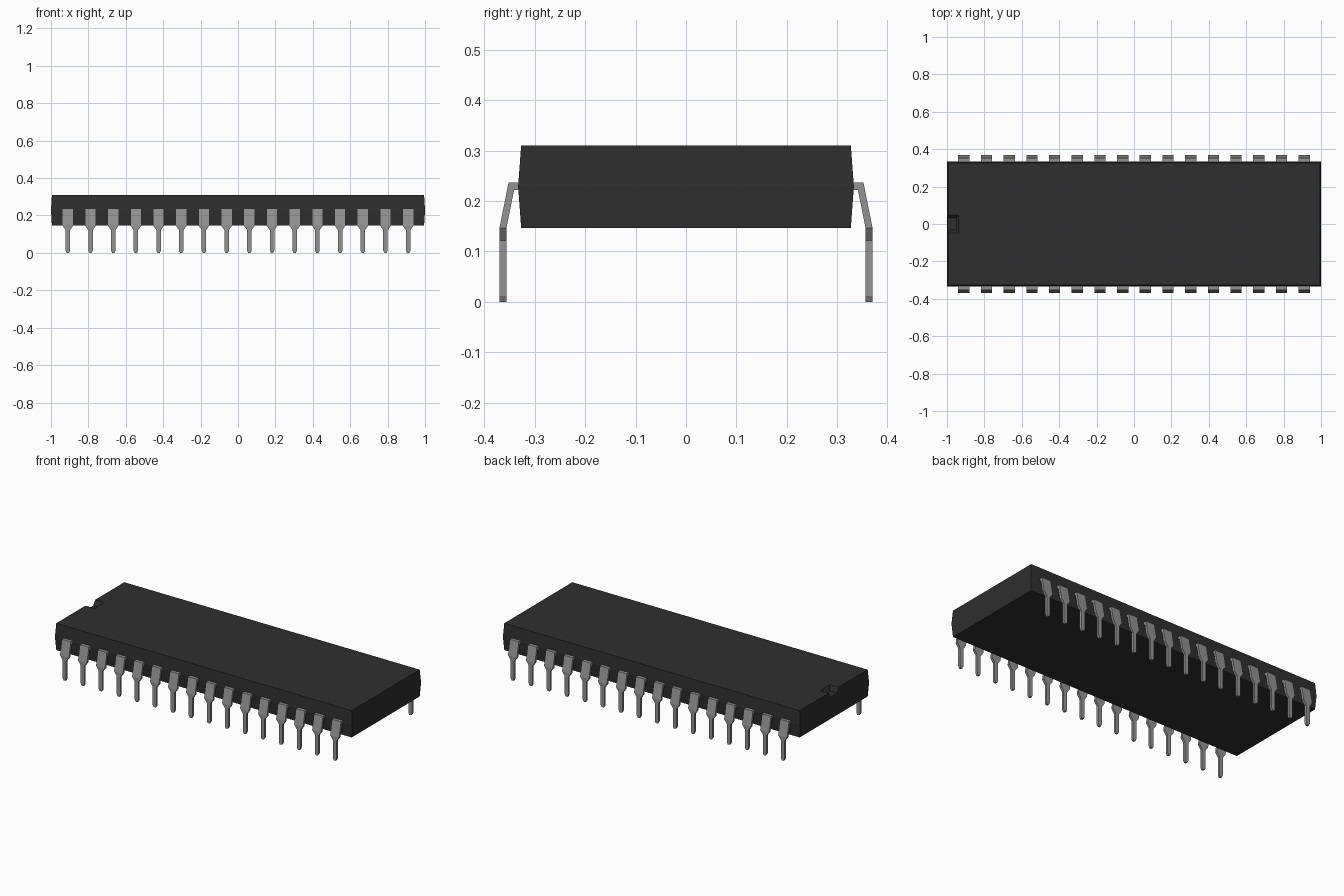
import bpy
import bmesh
import math

cube = bpy.data.objects.get("Cube")
if cube:
    bpy.data.objects.remove(cube, do_unlink=True)


def make_material(name, value):
    mat = bpy.data.materials.new(name)
    mat.use_nodes = True
    colour = (value, value, value, 1.0)
    mat.diffuse_color = colour
    mat.node_tree.nodes["Principled BSDF"].inputs["Base Color"].default_value = colour
    return mat


def loft(name, rings, mat):
    """Join four-cornered rings into a closed flat-faced mesh."""
    bm = bmesh.new()
    loops = [[bm.verts.new(p) for p in ring] for ring in rings]
    for a, b in zip(loops, loops[1:]):
        for i in range(4):
            j = (i + 1) % 4
            bm.faces.new((a[i], a[j], b[j], b[i]))
    bm.faces.new(loops[0])
    bm.faces.new(loops[-1])
    bmesh.ops.recalc_face_normals(bm, faces=bm.faces)
    mesh = bpy.data.meshes.new(name)
    bm.to_mesh(mesh)
    bm.free()
    mesh.materials.append(mat)
    return mesh


def add_object(name, mesh):
    obj = bpy.data.objects.new(name, mesh)
    bpy.context.collection.objects.link(obj)
    return obj


def rect(x0, x1, y, z):
    return [(x0, -y, z), (x1, -y, z), (x1, y, z), (x0, y, z)]


black = make_material("black_plastic", 0.028)
metal = make_material("grey_metal", 0.29)

# Moulded body, widest at the seam
body = add_object("body", loft("body", [
    rect(-0.995, 0.995, 0.327, 0.147),
    rect(-1.0, 1.0, 0.333, 0.229),
    rect(-0.995, 0.995, 0.327, 0.31)], black))

# Orientation notch with tapered walls, open at the left-hand end
cutter = add_object("notch_cutter", loft("notch_cutter", [
    rect(-1.1, -0.95, 0.032, 0.28),
    rect(-1.1, -0.93, 0.052, 0.32)], black))
cutter.hide_render = True
boolean = body.modifiers.new("notch", 'BOOLEAN')
boolean.operation = 'DIFFERENCE'
boolean.solver = 'EXACT'
boolean.object = cutter
bpy.context.view_layer.objects.active = body
bpy.ops.object.modifier_apply(modifier=boolean.name)
bpy.data.objects.remove(cutter, do_unlink=True)

# Pin stations: outer y, outer z, inner y, inner z, half width
stations = [
    (0.325, 0.237, 0.325, 0.222, 0.030),
    (0.352, 0.237, 0.341, 0.222, 0.030),
    (0.370, 0.147, 0.356, 0.147, 0.030),
    (0.370, 0.122, 0.356, 0.122, 0.012),
    (0.370, 0.012, 0.356, 0.012, 0.012),
    (0.370, 0.000, 0.356, 0.000, 0.006),
]
pin_mesh = loft("pin", [
    [(-w, -yo, zo), (w, -yo, zo), (w, -yi, zi), (-w, -yi, zi)]
    for yo, zo, yi, zi, w in stations], metal)

# Two rows of sixteen pins
for side, angle in (("front", 0.0), ("back", math.pi)):
    for i in range(16):
        pin = add_object(f"{side}_pin_{i + 1}", pin_mesh)
        pin.location.x = (i - 7.5) * 0.1213
        pin.rotation_euler.z = angle
